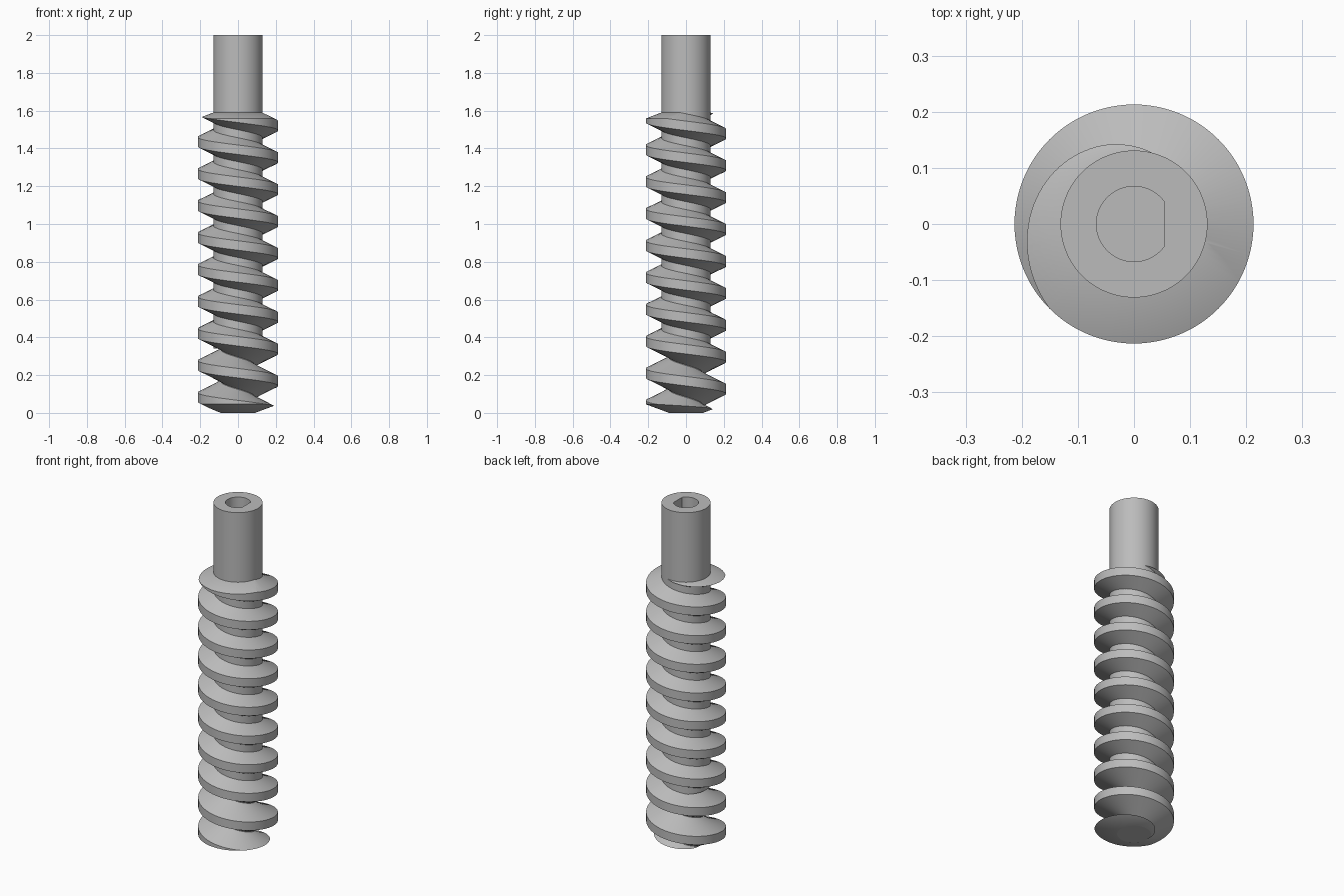
import bpy, bmesh, math

if "Cube" in bpy.data.objects:
    bpy.data.objects.remove(bpy.data.objects["Cube"], do_unlink=True)

SEG = 96            # segments per turn
PITCH = 0.169
OUTER, CORE, TIP = 0.213, 0.131, 0.09
HEIGHT = 2.0

grey = bpy.data.materials.new("plain grey")
grey.use_nodes = True
colour = (0.5, 0.5, 0.5, 1)
grey.diffuse_color = colour
grey.node_tree.nodes["Principled BSDF"].inputs["Base Color"].default_value = colour


def ring_solid(name, rings):
    """Closed solid skinned through rings of equal point count, capped at both ends."""
    bm = bmesh.new()
    loops = [[bm.verts.new(p) for p in ring] for ring in rings]
    n = len(loops[0])
    for a, b in zip(loops, loops[1:]):
        for i in range(n):
            j = (i + 1) % n
            bm.faces.new((a[i], a[j], b[j], b[i]))
    bm.faces.new(loops[0][::-1])
    bm.faces.new(loops[-1])
    bmesh.ops.recalc_face_normals(bm, faces=bm.faces)
    mesh = bpy.data.meshes.new(name)
    bm.to_mesh(mesh)
    bm.free()
    mesh.materials.append(grey)
    obj = bpy.data.objects.new(name, mesh)
    bpy.context.collection.objects.link(obj)
    return obj


def circle(r, z):
    angles = [math.tau * i / SEG for i in range(SEG)]
    return [(r * math.cos(a), r * math.sin(a), z) for a in angles]


def lathe(name, profile):
    return ring_solid(name, [circle(r, z) for r, z in profile])


def select(obj):
    bpy.ops.object.select_all(action='DESELECT')
    obj.select_set(True)
    bpy.context.view_layer.objects.active = obj


def apply_boolean(obj, cutter, operation):
    cutter.hide_render = True
    mod = obj.modifiers.new("cut", 'BOOLEAN')
    mod.operation = operation
    mod.solver = 'EXACT'
    mod.object = cutter
    select(obj)
    bpy.ops.object.modifier_apply(modifier=mod.name)
    bpy.data.objects.remove(cutter, do_unlink=True)


# Shaft: thin at the tip, full width above, with a D-shaped socket in the top
shaft = lathe("shaft", [(TIP, 0), (TIP, 0.34), (CORE, 0.34), (CORE, HEIGHT)])
socket_r, flat_x = 0.067, 0.054
half = math.acos(flat_x / socket_r)
arc = [half + (math.tau - 2 * half) * i / 64 for i in range(65)]
socket = ring_solid("socket_cutter", [
    [(socket_r * math.cos(a), socket_r * math.sin(a), z) for a in arc]
    for z in (HEIGHT - 0.4, HEIGHT + 0.1)])
apply_boolean(shaft, socket, 'DIFFERENCE')

# Thread: left-handed trapezoid sweep, running past both ends
section = [(0.06, -0.083), (TIP, -0.083), (OUTER, -0.025),
           (OUTER, 0.025), (TIP, 0.083), (0.06, 0.083)]
rings = []
for i in range(-SEG, 10 * SEG + 1):
    turn = i / SEG
    a = math.tau * turn
    zc = 1.52 - PITCH * turn
    rings.append([(r * math.cos(a), r * math.sin(a), zc + dz) for r, dz in section])
thread = ring_solid("thread", rings)

# Trim the thread ends with shallow cones
envelope = lathe("thread_envelope", [(0.03, 0.004), (TIP, 0), (0.24, 0.056),
                                     (0.24, 1.548), (CORE, 1.59), (0.03, 1.592)])
apply_boolean(thread, envelope, 'INTERSECT')

for obj in (shaft, thread):
    select(obj)
    bpy.ops.object.shade_smooth_by_angle(angle=math.radians(25))
